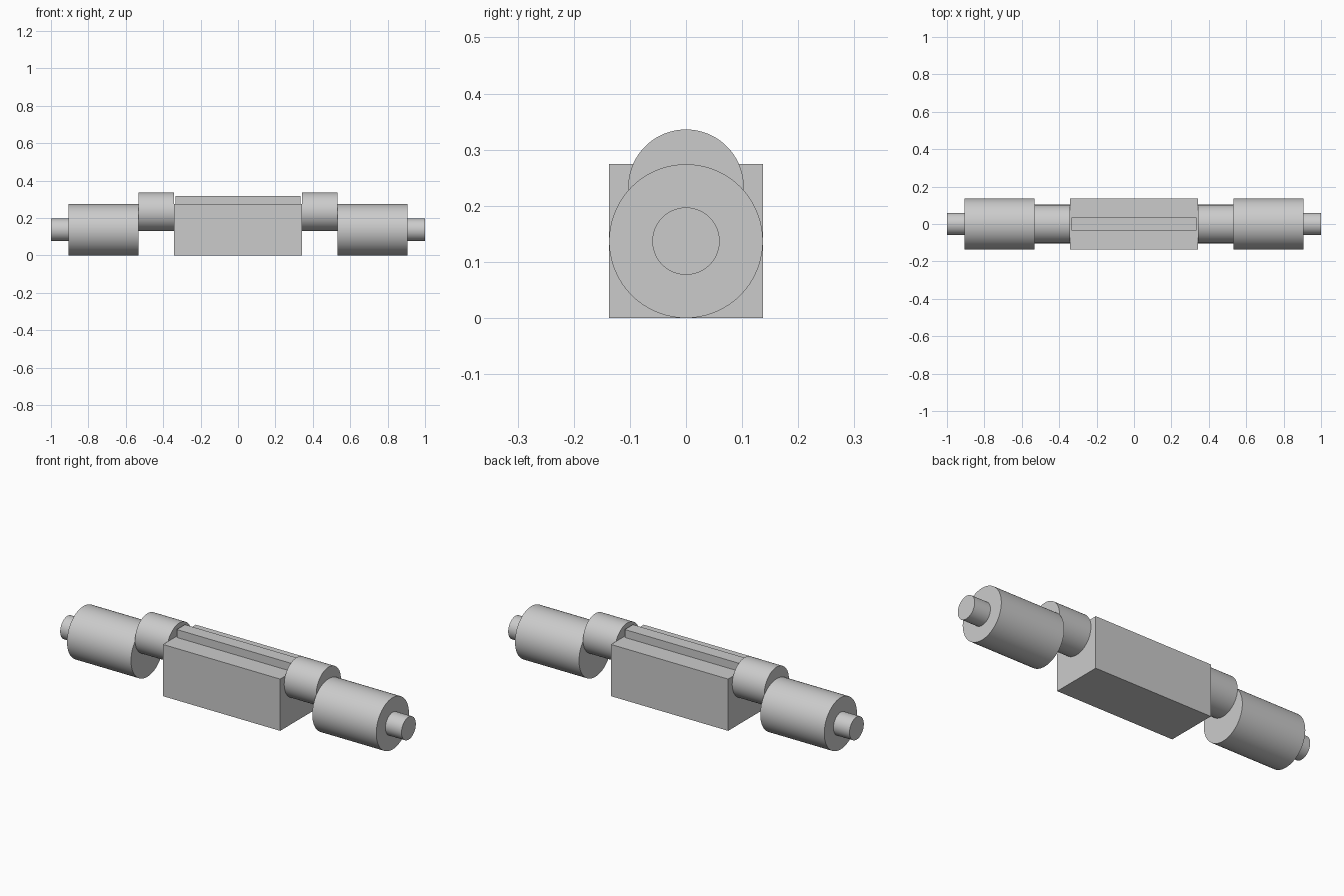
import bpy
import math

cube = bpy.data.objects.get("Cube")
if cube:
    bpy.data.objects.remove(cube, do_unlink=True)

# Single plain grey
grey = bpy.data.materials.new("light_grey")
grey.use_nodes = True
colour = (0.6, 0.6, 0.6, 1.0)
grey.diffuse_color = colour
grey.node_tree.nodes["Principled BSDF"].inputs["Base Color"].default_value = colour


def box(name, size, z_bottom):
    """Block centred on x and y, resting at z_bottom."""
    bpy.ops.mesh.primitive_cube_add(size=1, location=(0, 0, z_bottom + size[2] / 2))
    ob = bpy.context.object
    ob.name = name
    ob.scale = size
    bpy.ops.object.transform_apply(location=False, rotation=False, scale=True)
    ob.data.materials.append(grey)


def x_cylinder(name, x0, x1, radius, z):
    """Smooth cylinder lying along x from x0 to x1."""
    bpy.ops.mesh.primitive_cylinder_add(
        vertices=96, radius=radius, depth=abs(x1 - x0),
        location=((x0 + x1) / 2, 0, z), rotation=(0, math.pi / 2, 0))
    ob = bpy.context.object
    ob.name = name
    bpy.ops.object.transform_apply(location=False, rotation=True, scale=False)
    ob.data.materials.append(grey)
    bpy.ops.object.shade_smooth_by_angle(angle=math.radians(30))


# Central block with a raised rail along its top
box("central_block", (0.686, 0.274, 0.274), 0)
box("top_rail", (0.67, 0.068, 0.042), 0.274)

# Matching cylinders on both ends
for side, s in (("left", 1), ("right", -1)):
    x_cylinder(side + "_collar", s * 0.343, s * 0.531, 0.103, 0.233)
    x_cylinder(side + "_drum", s * 0.531, s * 0.906, 0.137, 0.137)
    x_cylinder(side + "_end_shaft", s * 0.906, s * 1.0, 0.06, 0.137)
